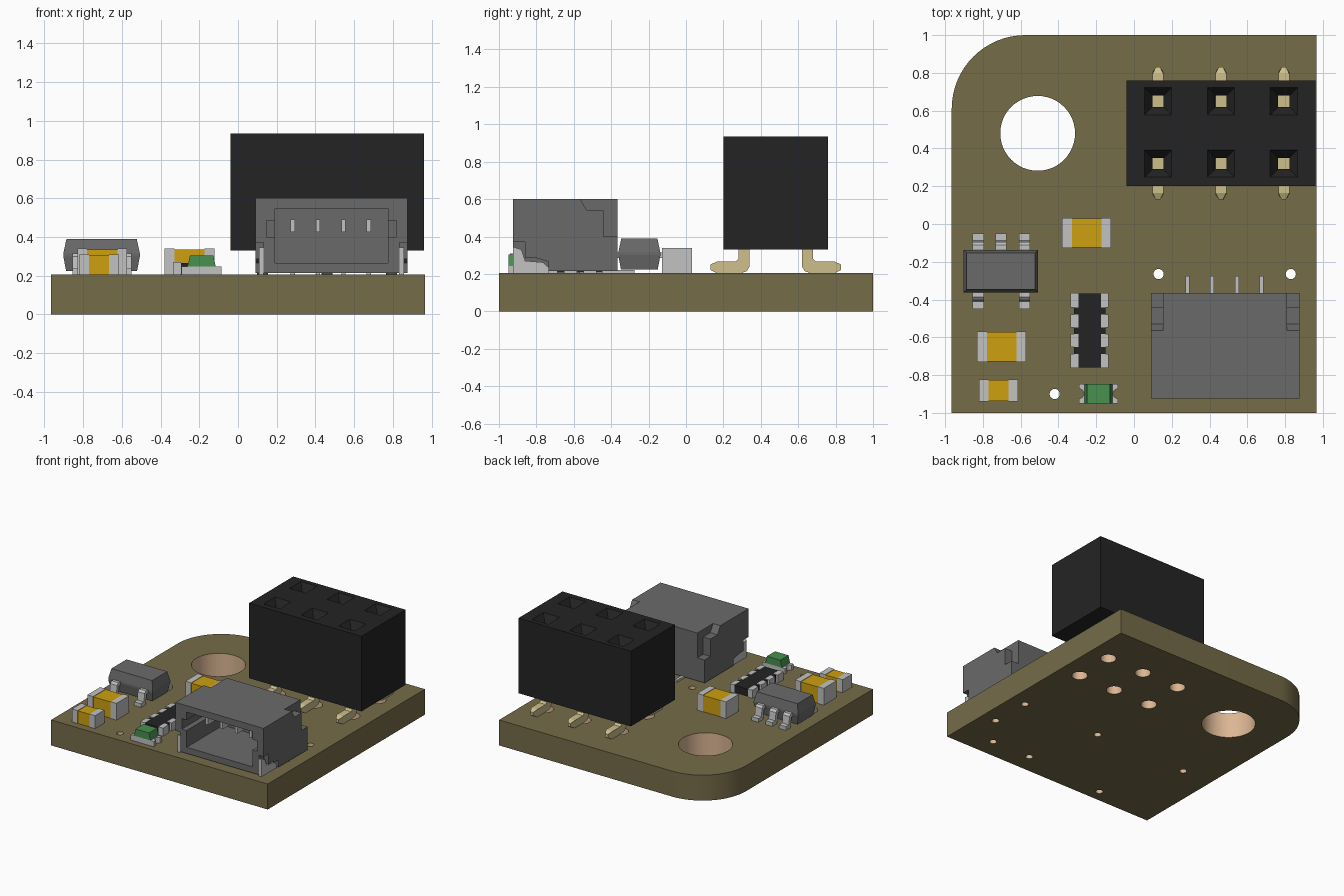
import bpy, bmesh, math
from mathutils import Vector

if "Cube" in bpy.data.objects:
    bpy.data.objects.remove(bpy.data.objects["Cube"])


def material(name, r, g, b):
    lin = [((c / 255 + 0.055) / 1.055) ** 2.4 if c > 10 else c / 255 / 12.92 for c in (r, g, b)]
    m = bpy.data.materials.new(name)
    m.diffuse_color = (*lin, 1)
    m.use_nodes = True
    m.node_tree.nodes["Principled BSDF"].inputs["Base Color"].default_value = m.diffuse_color
    return m


OLIVE = material("olive board", 118, 108, 73)
COPPER = material("copper hole", 220, 182, 148)
BLACK = material("black plastic", 36, 36, 37)
GREY = material("grey plastic", 106, 106, 106)
SILVER = material("silver metal", 194, 194, 194)
OCHRE = material("ochre ceramic", 205, 160, 14)
GREEN = material("green lens", 72, 144, 78)
GOLD = material("pale gold", 206, 191, 140)


def loft(name, rings, mat):
    """Solid through a stack of equal-length point rings, capped at both ends."""
    bm = bmesh.new()
    vs = [[bm.verts.new(p) for p in ring] for ring in rings]
    n = len(vs[0])
    for a, b in zip(vs, vs[1:]):
        for i in range(n):
            bm.faces.new((a[i], a[(i + 1) % n], b[(i + 1) % n], b[i]))
    bm.faces.new(vs[0][::-1])
    bm.faces.new(vs[-1])
    bmesh.ops.recalc_face_normals(bm, faces=bm.faces)
    me = bpy.data.meshes.new(name)
    bm.to_mesh(me)
    bm.free()
    me.materials.append(mat)
    ob = bpy.data.objects.new(name, me)
    bpy.context.collection.objects.link(ob)
    return ob


def prism(name, pts, axis, lo, hi, mat):
    """Extrude a 2D outline along an axis."""
    put = {'X': lambda u, v, t: (t, u, v), 'Y': lambda u, v, t: (u, t, v),
           'Z': lambda u, v, t: (u, v, t)}[axis]
    return loft(name, [[put(u, v, t) for u, v in pts] for t in (lo, hi)], mat)


def rect(x0, x1, y0, y1):
    return [(x0, y0), (x1, y0), (x1, y1), (x0, y1)]


def box(name, x0, x1, y0, y1, z0, z1, mat):
    return prism(name, rect(x0, x1, y0, y1), 'Z', z0, z1, mat)


def tapered(name, x0, x1, y0, y1, levels, mat):
    """Stack of rectangles, levels = (z, inset)."""
    return loft(name, [[(x, y, z) for x, y in rect(x0 + d, x1 - d, y0 + d, y1 - d)]
                       for z, d in levels], mat)


def circle(x, y, r, n):
    return [(x + r * math.cos(2 * math.pi * i / n), y + r * math.sin(2 * math.pi * i / n))
            for i in range(n)]


def cut(ob, cutters):
    bpy.context.view_layer.objects.active = ob
    for c in cutters:
        c.hide_render = True
        m = ob.modifiers.new("cut", 'BOOLEAN')
        m.operation, m.solver, m.object = 'DIFFERENCE', 'EXACT', c
        bpy.ops.object.modifier_apply(modifier=m.name)
        bpy.data.objects.remove(c)


# Circuit board with one rounded corner and plated holes
TOP = 0.205
R = 0.39
outline = [(-0.965, -1), (0.965, -1), (0.965, 1)]
outline += [(-0.965 + R - R * math.sin(a), 1 - R + R * math.cos(a))
            for a in (math.pi / 2 * i / 16 for i in range(17))]
board = prism("board", outline, 'Z', 0, TOP, OLIVE)
PIN_X, PIN_Y = (0.127, 0.46, 0.793), (0.32, 0.65)
holes = [(-0.51, 0.48, 0.198, 48)]
holes += [(x, y, 0.058, 24) for x in PIN_X for y in PIN_Y]
holes += [(x, y, 0.027, 16) for x, y in ((0.13, -0.265), (0.83, -0.265), (-0.42, -0.9),
          (-0.7, -0.27), (0.84, -0.59), (0.655, -0.84), (0.307, -0.84))]
cut(board, [prism("hole_cutter", circle(*h), 'Z', -0.1, 0.4, COPPER) for h in holes])
if len(board.data.materials) < 2:
    board.data.materials.append(COPPER)
for p in board.data.polygons:
    inside = any(math.hypot(p.center.x - x, p.center.y - y) < r * 1.02 for x, y, r, n in holes)
    p.material_index = 1 if inside and abs(p.normal.z) < 0.5 else 0
bpy.ops.object.select_all(action='DESELECT')
board.select_set(True)
bpy.ops.object.shade_smooth_by_angle(angle=math.radians(30))

# Header socket: block with funnel openings and contacts inside
header = box("header_body", -0.04, 0.96, 0.2, 0.76, 0.33, 0.935, BLACK)
cut(header, [tapered("funnel_cutter", x - 0.09, x + 0.09, y - 0.09, y + 0.09,
                     [(0.60, 0.06), (0.875, 0.06), (0.935, 0.018), (0.96, 0.0005)], BLACK)
             for x in PIN_X for y in PIN_Y])
LEG = [(0.34, 0.335), (0.34, 0.24), (0.325, 0.215), (0.30, 0.206), (0.16, 0.206), (0.13, 0.222),
       (0.13, 0.25), (0.165, 0.266), (0.265, 0.266), (0.28, 0.28), (0.28, 0.335)]


def half_width(y):
    return 0.012 if y < 0.14 else 0.029


for x in PIN_X:
    for y in PIN_Y:
        box("header_contact", x - 0.0295, x + 0.0295, y - 0.0295, y + 0.0295, 0.59, 0.61, GOLD)
    for flip in (False, True):
        loft("header_leg", [[(x + s * half_width(y), 0.96 - y if flip else y, z) for y, z in LEG]
                            for s in (-1, 1)], GOLD)

# Cable connector: shell with open front, side slots, rear shoulders and tab recesses
CX = 0.4825
shell = box("connector_shell", 0.09, 0.875, -0.925, -0.365, 0.215, 0.6, GREY)
cutters = [box("cavity_cutter", 0.19, 0.775, -1, -0.46, 0.265, 0.548, GREY),
           box("slot_cutter", 0.147, 0.818, -1, -0.6, 0.40, 0.485, GREY)]
SHOULDER = [(-0.57, 0.62), (-0.565, 0.6), (-0.53, 0.54), (-0.44, 0.54), (-0.44, 0.4),
            (-0.3, 0.4), (-0.3, 0.62)]
RECESS = [(-1, 0.1), (-0.735, 0.1), (-0.735, 0.265), (-0.80, 0.285), (-0.86, 0.285),
          (-0.86, 0.372), (-1, 0.372)]
TAB = [(-0.925, 0.206), (-0.735, 0.206), (-0.735, 0.235), (-0.765, 0.262), (-0.86, 0.27),
       (-0.88, 0.33), (-0.925, 0.345)]
for s in (-1, 1):
    def side(a, b):
        return sorted((CX + s * a, CX + s * b))
    cutters.append(prism("shoulder_cutter", SHOULDER, 'X', *side(0.328, 0.5), GREY))
    cutters.append(prism("recess_cutter", RECESS, 'X', *side(0.352, 0.5), GREY))
    prism("connector_tab", TAB, 'X', *side(0.350, 0.374), SILVER)
cut(shell, cutters)
for x in (0.283, 0.413, 0.545, 0.675):
    box("connector_pin", x - 0.011, x + 0.011, -0.80, -0.455, 0.425, 0.49, SILVER)
    box("connector_lead", x - 0.011, x + 0.011, -0.45, -0.275, TOP, 0.222, SILVER)

# Five-leg chip
tapered("chip_body", -0.902, -0.507, -0.362, -0.137,
        [(0.225, 0.014), (0.30, 0), (0.315, 0), (0.39, 0.016)], GREY)
GULL = [(-0.16, 0.315), (-0.112, 0.315), (-0.096, 0.3), (-0.088, 0.236), (-0.05, 0.236),
        (-0.05, 0.206), (-0.11, 0.206), (-0.122, 0.285), (-0.16, 0.285)]
for x, back in ((-0.825, 1), (-0.704, 1), (-0.58, 1), (-0.825, 0), (-0.58, 0)):
    pts = GULL if back else [(-0.499 - y, z) for y, z in GULL]
    prism("chip_leg", pts, 'X', x - 0.03, x + 0.03, SILVER)

# Capacitors: ceramic block between two metal end caps
for x0, x1, y0, y1, h, cap in ((-0.38, -0.122, -0.127, 0.032, 0.34, 0.051),
                               (-0.83, -0.572, -0.73, -0.568, 0.34, 0.051),
                               (-0.82, -0.615, -0.94, -0.822, 0.31, 0.05)):
    box("capacitor_body", x0 + cap, x1 - cap, y0 + 0.003, y1 - 0.003, TOP, h - 0.004, OCHRE)
    box("capacitor_end", x0, x0 + cap, y0, y1, TOP, h, SILVER)
    box("capacitor_end", x1 - cap, x1, y0, y1, TOP, h, SILVER)

# Resistor array: black strip with four terminals per side
box("resistor_array_body", -0.318, -0.152, -0.76, -0.368, 0.209, 0.266, BLACK)
for y0, y1 in ((-0.762, -0.688), (-0.652, -0.582), (-0.548, -0.478), (-0.442, -0.366)):
    for s in (-1, 1):
        x0, x1 = sorted((-0.235 + s * 0.06, -0.235 + s * 0.101))
        box("resistor_array_terminal", x0, x1, y0, y1, TOP, 0.27, SILVER)

# Indicator lamp: base with round end notches and a tapered lens
arc = [(0.026 * math.cos(a), 0.026 * math.sin(a))
       for a in (-math.pi / 2 + math.pi * i / 8 for i in range(9))]
LX, LY = -0.188, -0.898
base = [(-0.103, -0.052), (0.103, -0.052)] + [(0.103 - u, v) for u, v in arc]
base += [(0.103, 0.052), (-0.103, 0.052)] + [(-0.103 + u, -v) for u, v in arc]
prism("lamp_base", [(LX + u, LY + v) for u, v in base], 'Z', TOP, 0.248, SILVER)
prism("lamp_lens", [(LX - 0.073, 0.248), (LX + 0.073, 0.248), (LX + 0.06, 0.305),
                    (LX - 0.06, 0.305)], 'Y', LY - 0.052, LY + 0.052, GREEN)
